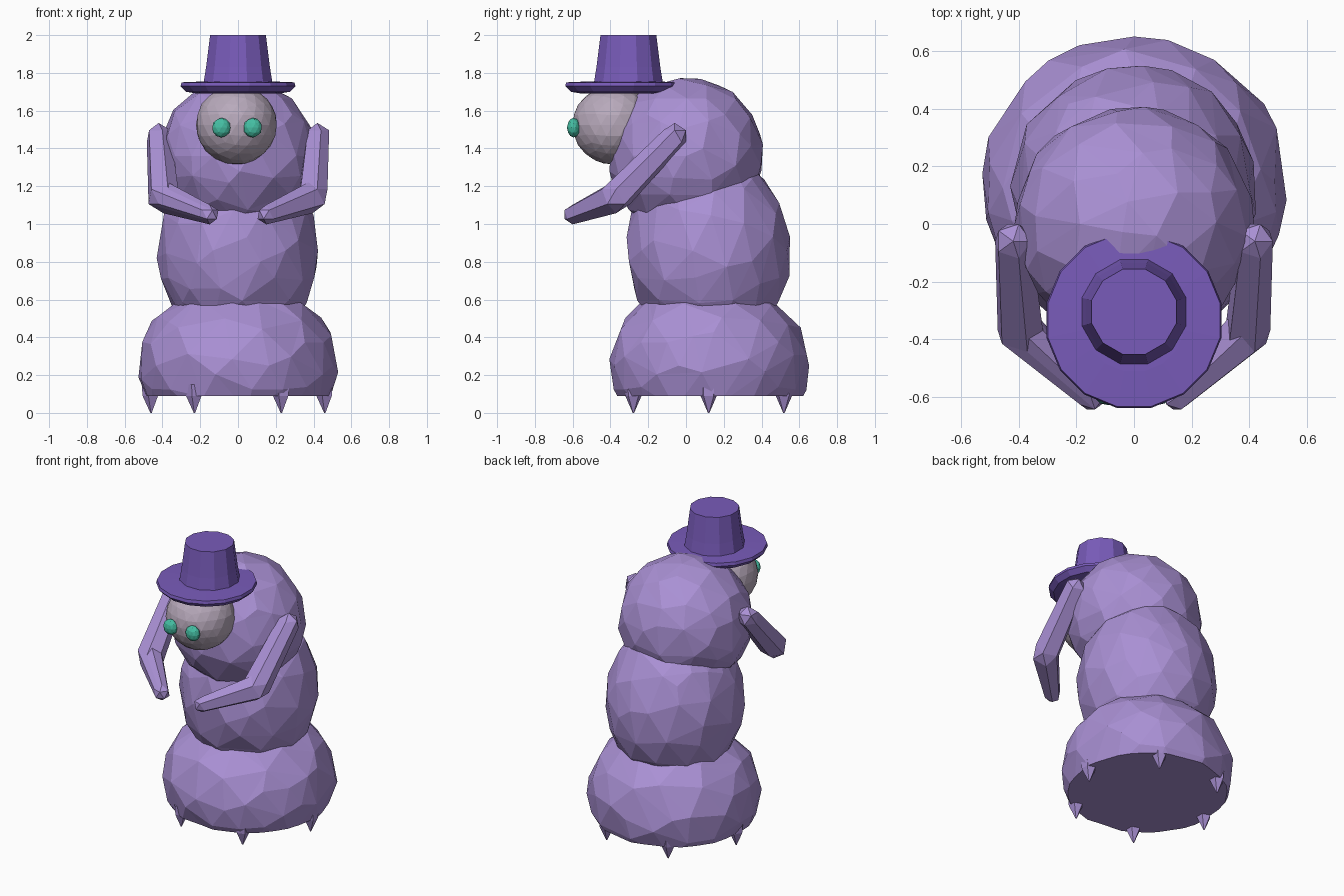
import bpy
import bmesh
import math
import random
from mathutils import Matrix, Vector

random.seed(4)

cube = bpy.data.objects.get("Cube")
if cube:
    bpy.data.objects.remove(cube, do_unlink=True)


def material(name, color):
    mat = bpy.data.materials.new(name)
    mat.use_nodes = True
    rgba = (*color, 1)
    mat.diffuse_color = rgba
    mat.node_tree.nodes["Principled BSDF"].inputs["Base Color"].default_value = rgba
    return mat


lavender = material("lavender", (0.40, 0.28, 0.66))
pale_grey = material("pale grey", (0.48, 0.40, 0.50))
violet = material("violet", (0.19, 0.105, 0.49))
teal = material("teal", (0.06, 0.52, 0.37))


def finish(name, bm, mat):
    bmesh.ops.recalc_face_normals(bm, faces=bm.faces[:])
    mesh = bpy.data.meshes.new(name)
    bm.to_mesh(mesh)
    bm.free()
    mesh.materials.append(mat)
    obj = bpy.data.objects.new(name, mesh)
    bpy.context.collection.objects.link(obj)
    return obj


def blob(name, center, radii, mat, detail=3, jitter=0.0, ratio=1.0):
    """Faceted ellipsoid, roughened and thinned out."""
    bm = bmesh.new()
    bmesh.ops.create_icosphere(bm, subdivisions=detail, radius=1)
    for v in bm.verts:
        v.co *= 1 + random.uniform(-jitter, jitter)
        v.co = Vector(c + r * p for c, r, p in zip(center, radii, v.co))
    obj = finish(name, bm, mat)
    if ratio < 1:
        mod = obj.modifiers.new("facets", "DECIMATE")
        mod.ratio = ratio
        bpy.context.view_layer.objects.active = obj
        bpy.ops.object.modifier_apply(modifier=mod.name)
    return obj


def lathe(name, center, profile, sides, mat):
    """Closed turned shape from (radius, height) points."""
    bm = bmesh.new()
    rings = []
    for r, z in profile:
        ring = []
        for i in range(sides):
            a = math.tau * (i + 0.5) / sides
            ring.append(bm.verts.new((center[0] + r * math.cos(a),
                                      center[1] + r * math.sin(a), z)))
        rings.append(ring)
    for low, high in zip(rings, rings[1:]):
        for i in range(sides):
            j = (i + 1) % sides
            bm.faces.new((low[i], low[j], high[j], high[i]))
    bm.faces.new(rings[0])
    bm.faces.new(rings[-1])
    return finish(name, bm, mat)


# Stacked body
base = blob("body_base", (0, 0.125, 0.25), (0.53, 0.53, 0.45), lavender,
            jitter=0.012, ratio=0.6)
blob("body_middle", (0, 0.12, 0.86), (0.425, 0.435, 0.52), lavender,
     jitter=0.012, ratio=0.6)
blob("body_upper", (0, 0, 1.36), (0.415, 0.41, 0.415), lavender,
     jitter=0.012, ratio=0.6)

# Flat underside of the base
bm = bmesh.new()
bm.from_mesh(base.data)
cut = bmesh.ops.bisect_plane(bm, geom=bm.verts[:] + bm.edges[:] + bm.faces[:],
                             plane_co=(0, 0, 0.09), plane_no=(0, 0, 1),
                             clear_inner=True)
rim = [e for e in cut["geom_cut"] if isinstance(e, bmesh.types.BMEdge)]
bmesh.ops.edgeloop_fill(bm, edges=rim)
bmesh.ops.recalc_face_normals(bm, faces=bm.faces[:])
bm.to_mesh(base.data)
bm.free()

# Ring of six pointed claws
for i in range(6):
    a = math.tau * i / 6
    lathe(f"claw_{i + 1}", (0.46 * math.cos(a), 0.12 + 0.46 * math.sin(a)),
          [(0.004, 0), (0.045, 0.09), (0.05, 0.15)], 5, lavender)

# Head and eyes
blob("head", (-0.008, -0.385, 1.525), (0.215, 0.215, 0.21), pale_grey, jitter=0.01)
for side, x in (("right", -0.088), ("left", 0.078)):
    blob(f"{side}_eye", (x, -0.595, 1.51), (0.05, 0.035, 0.052), teal, detail=2)

# Hat with wide brim and tapered crown
lathe("hat_brim", (0, -0.335),
      [(0.22, 1.69), (0.28, 1.70), (0.31, 1.73), (0.305, 1.75), (0.18, 1.755)], 16, violet)
lathe("hat_crown", (0, -0.305), [(0.19, 1.74), (0.175, 1.83), (0.153, 2.0)], 12, violet)

# Arms bent forward, each made of two tapered segments
joints = [((0.42, -0.06, 1.465), 0.07), ((0.395, -0.37, 1.145), 0.088),
          ((0.15, -0.60, 1.05), 0.052)]
for side, sign in (("left", 1), ("right", -1)):
    bm = bmesh.new()
    for ends in zip(joints, joints[1:]):
        verts = []
        for (x, y, z), r in ends:
            made = bmesh.ops.create_icosphere(
                bm, subdivisions=1, radius=r,
                matrix=Matrix.Translation((sign * x, y, z)))
            verts += made["verts"]
        faces = list({f for v in verts for f in v.link_faces})
        bmesh.ops.delete(bm, geom=faces, context="FACES_ONLY")
        edges = list({e for v in verts for e in v.link_edges})
        bmesh.ops.delete(bm, geom=edges, context="EDGES_FACES")
        verts = [v for v in bm.verts if not v.link_faces]
        hull = bmesh.ops.convex_hull(bm, input=verts)
        spare = [v for v in bm.verts if not v.link_faces]
        bmesh.ops.delete(bm, geom=spare, context="VERTS")
    finish(f"{side}_arm", bm, lavender)
